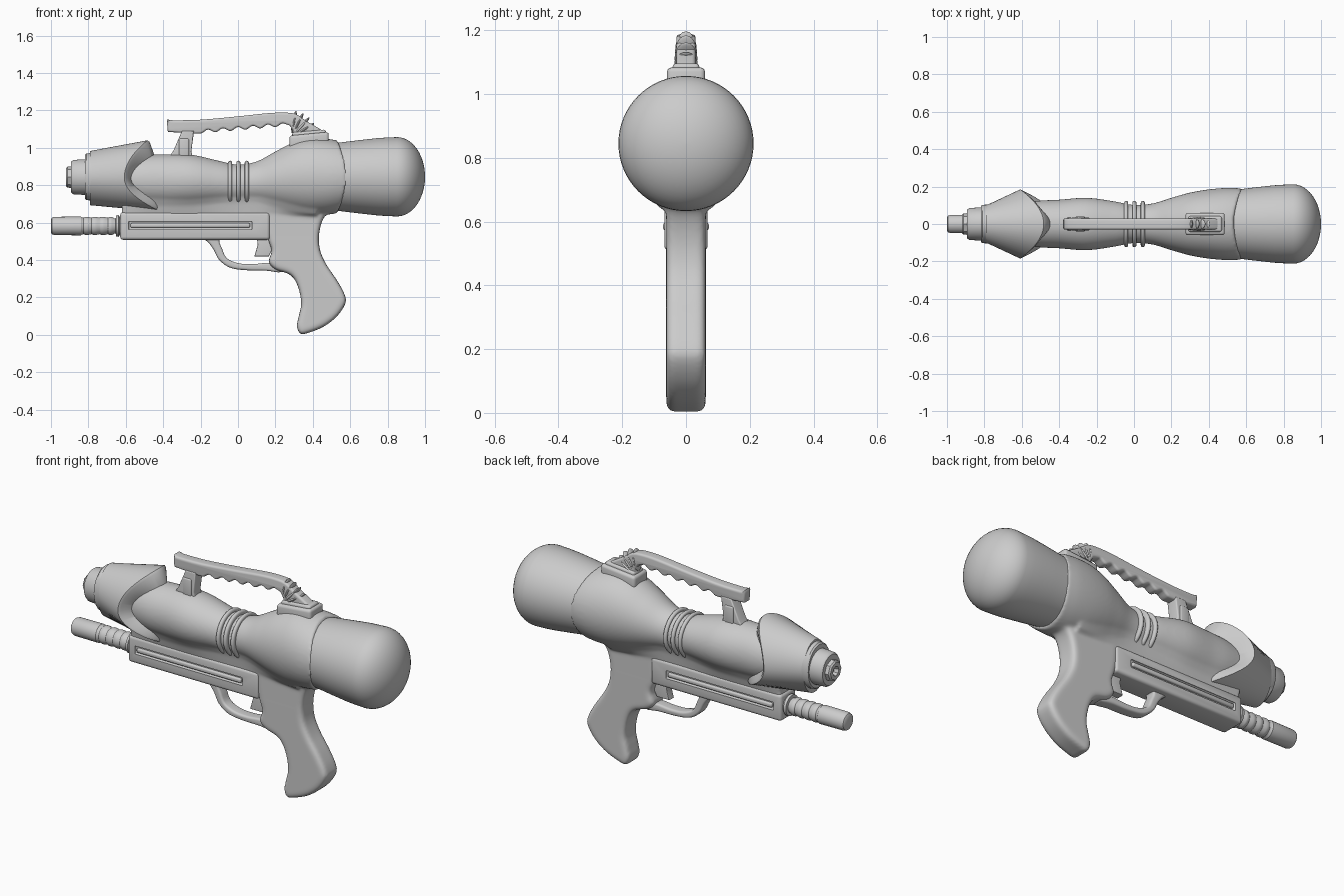
import bpy, bmesh, math
from mathutils import Vector

if "Cube" in bpy.data.objects:
    bpy.data.objects.remove(bpy.data.objects["Cube"])

TAU = 2 * math.pi


def spline(pts, n=5, closed=False):
    """Catmull-Rom through tuples of any length."""
    out, c = [], len(pts)
    get = lambda i: Vector(pts[i % c] if closed else pts[max(0, min(c - 1, i))])
    for i in range(c if closed else c - 1):
        a, b, d, e = (get(i + k) for k in (-1, 0, 1, 2))
        for k in range(n):
            t = k / n
            out.append(0.5 * (2 * b + (d - a) * t + (2 * a - 5 * b + 4 * d - e) * t * t
                              + (3 * b - a - 3 * d + e) * t ** 3))
    return out if closed else out + [get(c - 1)]


def finish(ob, angle=35):
    bpy.ops.object.select_all(action='DESELECT')
    ob.select_set(True)
    bpy.context.view_layer.objects.active = ob
    bpy.ops.object.shade_smooth_by_angle(angle=math.radians(angle))
    return ob


def from_bmesh(name, bm, angle=35):
    bmesh.ops.recalc_face_normals(bm, faces=bm.faces)
    me = bpy.data.meshes.new(name)
    bm.to_mesh(me)
    bm.free()
    ob = bpy.data.objects.new(name, me)
    bpy.context.collection.objects.link(ob)
    return finish(ob, angle)


def loft(name, rings, angle=35):
    bm = bmesh.new()
    vs = [[bm.verts.new(p) for p in r] for r in rings]
    n = len(vs[0])
    for a, b in zip(vs, vs[1:]):
        for i in range(n):
            bm.faces.new((a[i], a[(i + 1) % n], b[(i + 1) % n], b[i]))
    bm.faces.new(vs[0])
    bm.faces.new(vs[-1])
    return from_bmesh(name, bm, angle)


def ring(x, zc, ry, rz, n=48, bend=0):
    return [(x - bend * math.sin(t) ** 2, ry * math.cos(t), zc + rz * math.sin(t))
            for t in (TAU * i / n for i in range(n))]


def lathe(name, prof, zc, n=40, squash=1.0):
    return loft(name, [ring(x, zc, r * squash, r, n) for x, r in prof])


def box(name, x0, x1, hw, z0, z1, bev=0.01, y=0.0, tilt=0):
    bm = bmesh.new()
    bmesh.ops.create_cube(bm, size=1)
    for v in bm.verts:
        v.co = ((x0 + x1) / 2 + v.co.x * (x1 - x0), y + v.co.y * 2 * hw,
                (z0 + z1) / 2 + v.co.z * (z1 - z0) + v.co.x * tilt)
    if bev:
        bmesh.ops.bevel(bm, geom=bm.edges[:], offset=bev, segments=3, profile=0.5, affect='EDGES')
    return from_bmesh(name, bm, 50)


def plate(name, pts, hw, bev):
    """Side profile in x/z, extruded across y with rounded rims."""
    cu = bpy.data.curves.new(name, 'CURVE')
    cu.dimensions, cu.fill_mode = '2D', 'BOTH'
    cu.extrude, cu.bevel_depth, cu.offset, cu.bevel_resolution = hw - bev, bev, -bev, 3
    sp = cu.splines.new('POLY')
    sp.points.add(len(pts) - 1)
    for p, q in zip(sp.points, pts):
        p.co = (q[0], q[1], 0, 1)
    sp.use_cyclic_u = True
    tmp = bpy.data.objects.new(name + "_curve", cu)
    bpy.context.collection.objects.link(tmp)
    dg = bpy.context.evaluated_depsgraph_get()
    me = bpy.data.meshes.new_from_object(tmp.evaluated_get(dg))
    bm = bmesh.new()
    bm.from_mesh(me)
    bpy.data.objects.remove(tmp)
    for v in bm.verts:
        v.co = (v.co.x, -v.co.z, v.co.y)
    bmesh.ops.remove_doubles(bm, verts=bm.verts, dist=0.0003)
    return from_bmesh(name, bm, 40)


# Main body shell: elliptical sections (x, centre z, half width, half height)
secs = spline([(-.62, .83, .11, .115), (-.5, .825, .125, .135), (-.4, .825, .13, .14),
               (-.25, .825, .14, .138), (-.1, .815, .12, .115), (0, .805, .102, .105),
               (.1, .815, .11, .112), (.2, .83, .14, .15), (.3, .842, .168, .188),
               (.4, .845, .185, .205), (.5, .845, .193, .204), (.58, .845, .19, .195)])
body = loft("body", [ring(x, z, ry, rz, 64, .05 * max(0, (x - .3) / .28)) for x, z, ry, rz in secs])

# Flared neck that blends the shell into the lower frame
neck_rings = []
for x, z, ry, rz in secs:
    if x < .43:
        half = [(.056, .53), (.057, .63), (.06 + .2 * (ry - .06), z - rz + .005),
                (.8 * ry, z - .55 * rz), (.8 * ry, z)]
        neck_rings.append([(x, y, h) for y, h in half] + [(x, -y, h) for y, h in reversed(half)])
neck = loft("neck", neck_rings)

# Pistol grip
grip = plate("grip", spline([
    (.2, .8), (.15, .66), (.16, .52), (.18, .45), (.165, .39), (.2, .35), (.28, .32), (.32, .26),
    (.338, .17), (.325, .1), (.315, .045), (.335, .005), (.38, .012), (.46, .045), (.53, .1),
    (.575, .17), (.568, .22), (.53, .29), (.47, .38), (.437, .46), (.435, .55), (.465, .635),
    (.53, .675), (.5, .8)], 5, True), .062, .025)

# Fuse the shell, neck and grip into one soft moulding
bpy.ops.object.select_all(action='DESELECT')
for o in (neck, grip, body):
    o.select_set(True)
bpy.context.view_layer.objects.active = body
bpy.ops.object.join()
rm = body.modifiers.new("fuse", 'REMESH')
rm.mode, rm.voxel_size, rm.use_smooth_shade = 'VOXEL', .008, True
sm = body.modifiers.new("soften", 'SMOOTH')
sm.factor, sm.iterations = .5, 8

# Rear water tank
tank = [(.48, .176), (.55, .184), (.65, .196), (.75, .207), (.8, .21)]
tank += [(.85 + .15 * math.sin(t), max(.002, .212 * math.cos(t)))
         for t in (math.pi / 2 * i / 12 for i in range(13))]
lathe("tank", tank, .845, 64)

# Front shroud with a scooped rear rim
N, rings = 64, [[], [], [], []]
for i in range(N):
    t = TAU * i / N
    c, s = math.cos(t), math.sin(t)
    xr = -.6 + (.125 if s > 0 else .2) * s * s
    ry, rz = .185, (.2 if s > 0 else .183)
    rings[0].append((-.79, .1 * c, .838 + .145 * s))
    rings[1].append((xr - .008, ry * c, .84 + rz * s))
    rings[2].append((xr + .003, .95 * ry * c, .84 + .95 * rz * s))
    rings[3].append((xr + .03, .6 * ry * c, .835 + .6 * rz * s))
loft("shroud", rings, 30)

# Stepped nozzle
lathe("nozzle_collar", [(-.75, .128), (-.81, .125), (-.818, .118), (-.818, .05)], .845, squash=.82)
lathe("nozzle_step", [(-.8, .096), (-.88, .092), (-.892, .083), (-.892, .03)], .843, squash=.93)
lathe("nozzle_tip", [(-.87, .06), (-.912, .056), (-.92, .048), (-.92, .026), (-.895, .022)], .843, 8)

# Waist rings
for i, x in enumerate((-.042, .002, .047)):
    loft(f"waist_ring_{i + 1}", [ring(x + .011 * math.cos(a), .81, .113 + .011 * math.sin(a),
                                      .11 + .011 * math.sin(a)) for a in
                                 (TAU * k / 12 for k in range(13))], 60)

# Lower frame with a slide slot on each side
frame = box("lower_frame", -.63, .17, .068, .508, .655, .016)
for s in (-1, 1):
    cut = box("slot_cutter", -.585, .075, .02, .562, .607, .005, y=.078 * s)
    cut.hide_render = True
    mod = frame.modifiers.new("slot", 'BOOLEAN')
    mod.operation, mod.object, mod.solver = 'DIFFERENCE', cut, 'EXACT'
    bpy.context.view_layer.objects.active = frame
    bpy.ops.object.modifier_apply(modifier=mod.name)
    bpy.data.objects.remove(cut)
finish(frame, 40)
box("slide_rod", -.575, .065, .072, .573, .597, .008)

# Ribbed pump handle
pump = [(-1, .002), (-1, .036), (-.995, .044), (-.982, .049), (-.84, .05)]
for i in range(4):
    x = -.835 + i * .043
    pump += [(x, .046), (x + .01, .044), (x + .02, .049), (x + .032, .049)]
pump += [(-.66, .04), (-.645, .04)]
lathe("pump_handle", pump, .582)
lathe("pump_collar", [(-.655, .03), (-.652, .056), (-.638, .058), (-.634, .05), (-.6, .05)], .582)

# Trigger guard and trigger
plate("trigger_guard", spline([
    (-.2, .53), (-.16, .495), (-.13, .455), (-.1, .4), (-.04, .358), (.05, .345), (.15, .343),
    (.23, .335), (.26, .37), (.17, .385), (.08, .378), (0, .383), (-.06, .41), (-.085, .46),
    (-.1, .5), (-.09, .53)], 4, True), .032, .012)
plate("trigger", [(.1, .53), (.105, .48), (.088, .42), (.165, .42), (.185, .46), (.18, .53)], .022, .004)

# Carry handle with finger scallops
under = [(x, 1.102 + .085 * x + .009 * math.cos(TAU * x / .08))
         for x in (.24 - .01 * i for i in range(45))]
top = spline([(-.375, 1.085), (-.378, 1.15), (-.35, 1.147), (-.2, 1.15), (0, 1.168), (.15, 1.184),
              (.24, 1.188), (.31, 1.18), (.37, 1.14), (.46, 1.085), (.46, 1.05), (.3, 1.05),
              (.295, 1.09), (.275, 1.12)], 3)
plate("carry_handle", [tuple(p) for p in top] + under + [(-.25, 1.075), (-.3, 1.08)], .03, .012)

# Fanned bellows ribs at the handle root
for i in range(5):
    a = math.radians(16 + i * 16)
    L = .165 - .008 * i
    d = Vector((math.cos(a), 0, math.sin(a)))
    bpy.ops.mesh.primitive_uv_sphere_add(segments=20, ring_count=12, radius=1,
                                         location=Vector((.285, 0, 1.055)) + d * (.125 - L / 2 + .025),
                                         rotation=(0, -a, 0))
    rib = bpy.context.object
    rib.name = f"bellows_rib_{i + 1}"
    rib.scale = (L / 2 - .006, .038 - .001 * i, .011)
    finish(rib, 60)

# Handle base and front strut
box("handle_base", .275, .485, .06, .99, 1.075, .015, tilt=.02)
box("handle_base_step", .29, .47, .042, 1.04, 1.09, .012, tilt=.015)
plate("handle_strut", [(-.375, .94), (-.345, .985), (-.3, 1.09), (-.235, 1.09), (-.25, .98),
                       (-.24, .94)], .034, .008)
box("strut_web", -.315, -.262, .04, .94, 1.05, .008)
